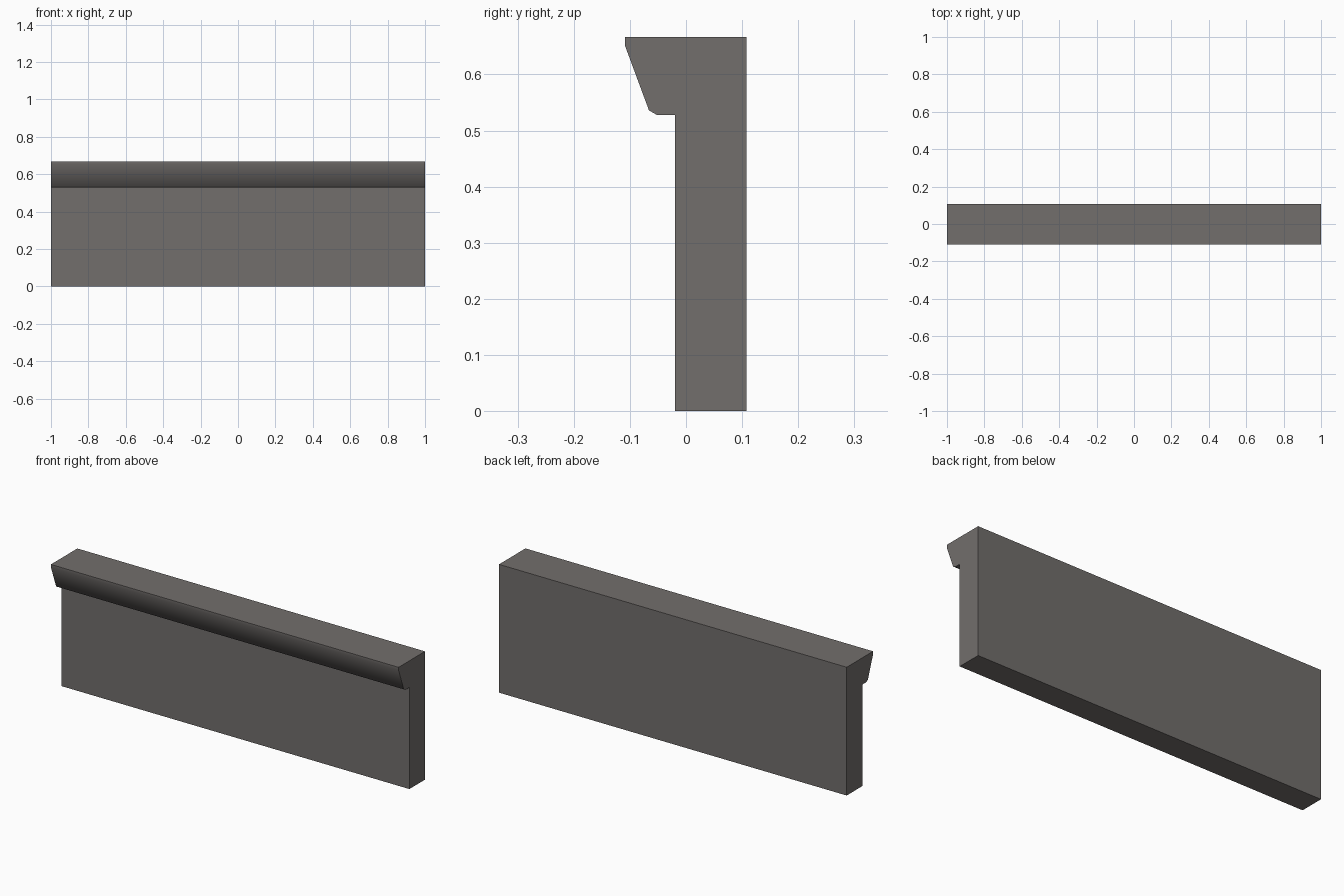
import bpy
import bmesh
import math

if "Cube" in bpy.data.objects:
    bpy.data.objects.remove(bpy.data.objects["Cube"])

# Stone colour
stone = bpy.data.materials.new("warm grey stone")
stone.diffuse_color = (0.168, 0.156, 0.150, 1)
stone.use_nodes = True
stone.node_tree.nodes["Principled BSDF"].inputs["Base Color"].default_value = stone.diffuse_color

# Side profile (y, z): upright slab with an overhanging, chamfered lip in front
PROFILE = [(0.108, 0.0), (0.108, 0.667), (-0.109, 0.667), (-0.109, 0.652),
           (-0.066, 0.536), (-0.052, 0.528), (-0.02, 0.528), (-0.02, 0.0)]

# Extrude the profile along x
bm = bmesh.new()
end = bm.faces.new([bm.verts.new((-1, y, z)) for y, z in PROFILE])
ext = bmesh.ops.extrude_face_region(bm, geom=[end], use_keep_orig=True)
moved = [g for g in ext["geom"] if isinstance(g, bmesh.types.BMVert)]
bmesh.ops.translate(bm, vec=(2, 0, 0), verts=moved)
bmesh.ops.recalc_face_normals(bm, faces=bm.faces)

mesh = bpy.data.meshes.new("ledge_wall")
bm.to_mesh(mesh)
bm.free()
mesh.materials.append(stone)
wall = bpy.data.objects.new("ledge_wall", mesh)
bpy.context.collection.objects.link(wall)

# Soft shading over the lip, crisp square corners
bpy.context.view_layer.objects.active = wall
wall.select_set(True)
bpy.ops.object.shade_smooth_by_angle(angle=math.radians(45))
